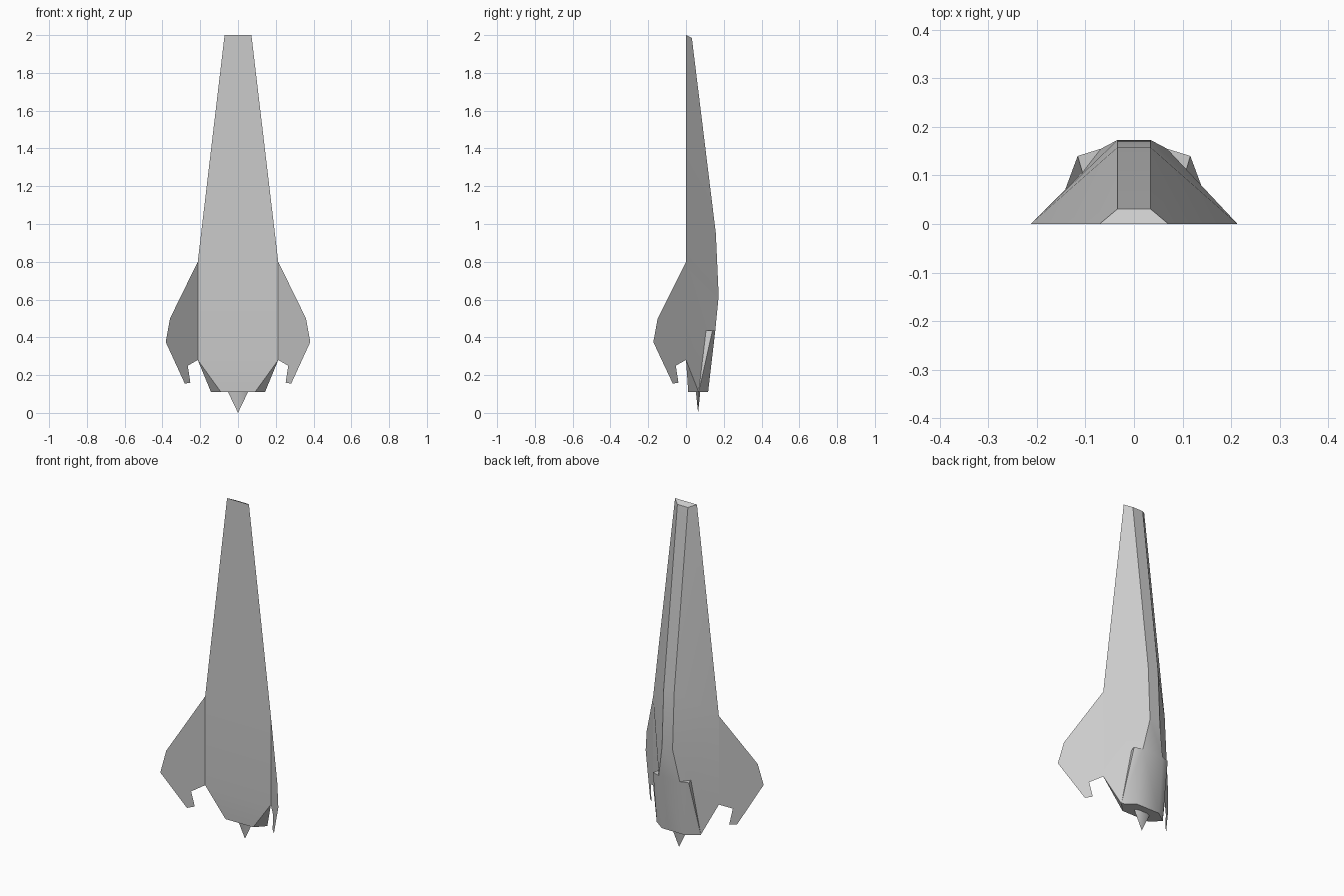
import bpy
import bmesh
import math

cube = bpy.data.objects.get("Cube")
if cube:
    bpy.data.objects.remove(cube, do_unlink=True)

grey = bpy.data.materials.new("hull_grey")
grey.use_nodes = True
colour = (0.6, 0.6, 0.6, 1)
grey.diffuse_color = colour
grey.node_tree.nodes["Principled BSDF"].inputs["Base Color"].default_value = colour


def build(name, points, side_faces, cross_faces=(), solid=True):
    """Make a symmetric part: side faces are doubled, cross faces span both sides."""
    bm = bmesh.new()
    verts = {}
    for key, (x, y, z) in points.items():
        left = bm.verts.new((x, y, z))
        verts[key] = (left, left if x == 0 else bm.verts.new((-x, y, z)))
    for face in side_faces:
        bm.faces.new([verts[k][0] for k in face])
        bm.faces.new([verts[k][1] for k in reversed(face)])
    for face in cross_faces:
        ring = [verts[k][0] for k in face] + [verts[k][1] for k in reversed(face)]
        bm.faces.new(list(dict.fromkeys(ring)))
    if solid:
        bmesh.ops.recalc_face_normals(bm, faces=bm.faces)
    mesh = bpy.data.meshes.new(name)
    bm.to_mesh(mesh)
    bm.free()
    mesh.materials.append(grey)
    obj = bpy.data.objects.new(name, mesh)
    bpy.context.collection.objects.link(obj)
    bpy.ops.object.select_all(action="DESELECT")
    obj.select_set(True)
    bpy.context.view_layer.objects.active = obj
    bpy.ops.object.shade_smooth_by_angle(angle=math.radians(40))
    return obj


# Hull with flat belly, narrow spine and engine cowl
hull = {
    "nose": (0.071, 0, 2), "nose_back": (0.034, 0.031, 1.985),
    "shoulder": (0.213, 0, 0.8), "hip": (0.213, 0, 0.28),
    "spine_high": (0.034, 0.158, 0.95), "spine_low": (0.034, 0.173, 0.62),
    "intake_mid": (0.068, 0.155, 0.435), "intake_out": (0.116, 0.14, 0.435),
    "intake_in": (0.106, 0.106, 0.435),
    "belly": (0.09, 0.012, 0.11), "flank": (0.143, 0.067, 0.11),
    "tail": (0.075, 0.117, 0.11),
}
build("hull", hull, [
    ("nose", "shoulder", "spine_high", "nose_back"),
    ("shoulder", "spine_low", "spine_high"),
    ("shoulder", "intake_in", "intake_mid", "spine_low"),
    ("shoulder", "hip", "intake_in"),
    ("hip", "flank", "intake_in"),
    ("hip", "belly", "flank"),
    ("intake_in", "intake_out", "intake_mid"),
    ("intake_in", "flank", "intake_out"),
    ("intake_mid", "intake_out", "flank", "tail"),
], [
    ("nose", "nose_back"), ("nose_back", "spine_high"),
    ("spine_high", "spine_low"), ("spine_low", "intake_mid"),
    ("intake_mid", "tail"), ("tail", "flank", "belly"),
    ("belly", "hip"), ("hip", "shoulder"), ("shoulder", "nose"),
])

# Thin swept fins continuing the hull sides, described by reach and height
outline = [(0, 0.8), (0.15, 0.5), (0.173, 0.375), (0.07, 0.155),
           (0.04, 0.16), (0.054, 0.25), (0, 0.28)]
fin = {i: (0.213 + reach * 0.98, -reach, z) for i, (reach, z) in enumerate(outline)}
build("fins", fin, [(6, 0, 1, 2), (6, 2, 5), (5, 2, 3, 4)], solid=False)

# Flattened tail spike
spike = {
    "tip": (0, 0.064, 0), "edge": (0.055, 0.064, 0.115),
    "front": (0.03, 0.052, 0.115), "back": (0.03, 0.076, 0.115),
}
build("tail_spike", spike,
      [("tip", "edge", "front"), ("tip", "back", "edge")],
      [("front", "tip"), ("back", "tip"), ("front", "edge", "back")])
